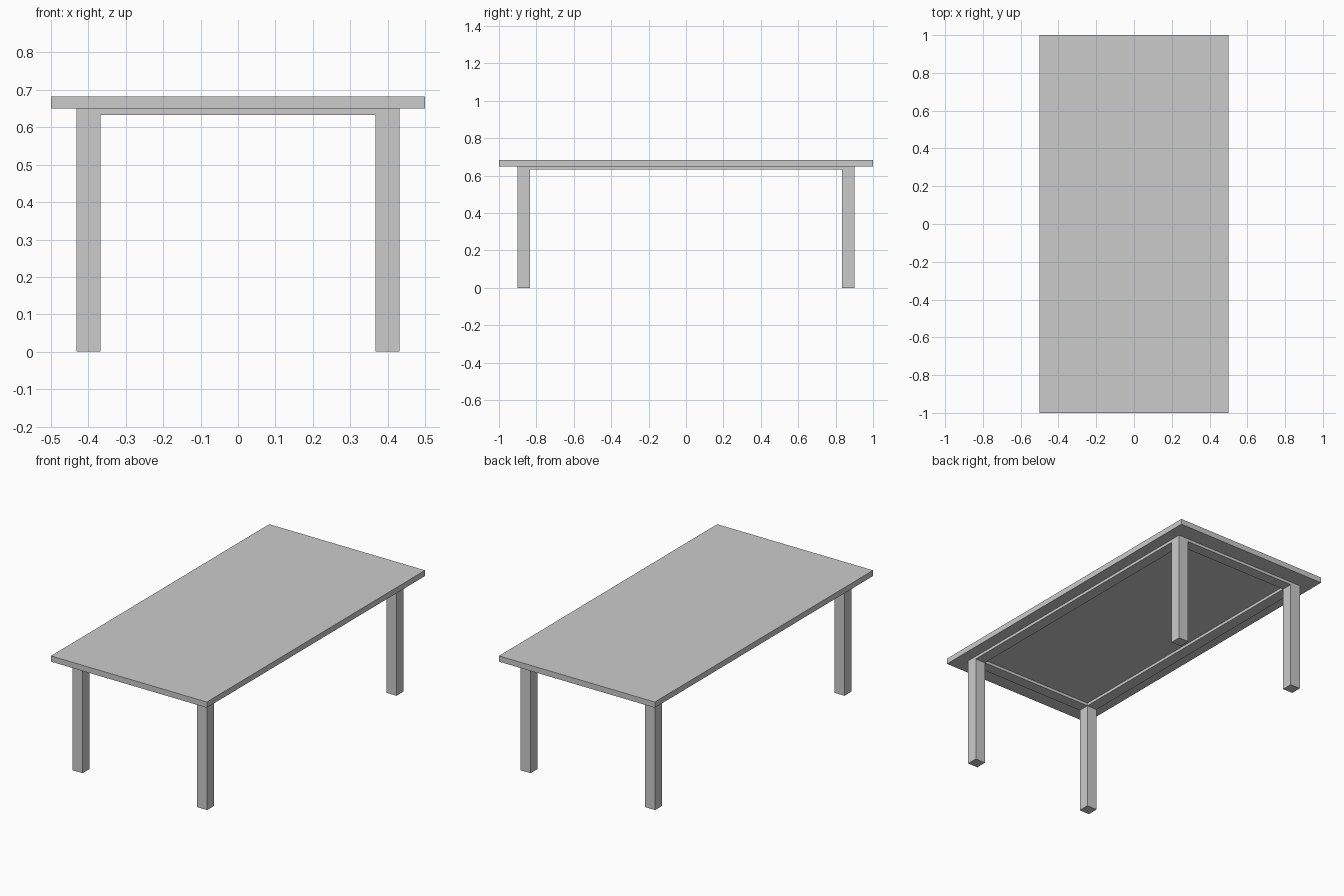
import bpy

if "Cube" in bpy.data.objects:
    bpy.data.objects.remove(bpy.data.objects["Cube"])


def box(name, x, y, z):
    """Axis-aligned box from (min, max) ranges."""
    bpy.ops.mesh.primitive_cube_add(size=1, location=[sum(r) / 2 for r in (x, y, z)])
    ob = bpy.context.object
    ob.name = name
    ob.scale = [r[1] - r[0] for r in (x, y, z)]
    bpy.ops.object.transform_apply(location=False, rotation=False, scale=True)
    return ob


LEG_X = (0.367, 0.432)   # inner and outer leg faces
LEG_Y = (0.835, 0.9)
TOP_Z = 0.65


def side(rng, s):
    return tuple(sorted(s * v for v in rng))


# Table top
box("table_top", (-0.5, 0.5), (-1, 1), (TOP_Z, 0.683))

# Legs
for sx, xn in ((-1, "left"), (1, "right")):
    for sy, yn in ((-1, "front"), (1, "back")):
        box(f"{yn}_{xn}_leg", side(LEG_X, sx), side(LEG_Y, sy), (0, TOP_Z))

# Rails between the legs
RAIL_Z = (0.633, TOP_Z)
for s, xn, yn in ((-1, "left", "front"), (1, "right", "back")):
    box(f"{xn}_rail", side(LEG_X, s), (-LEG_Y[0], LEG_Y[0]), RAIL_Z)
    box(f"{yn}_rail", (-LEG_X[0], LEG_X[0]), side(LEG_Y, s), RAIL_Z)
